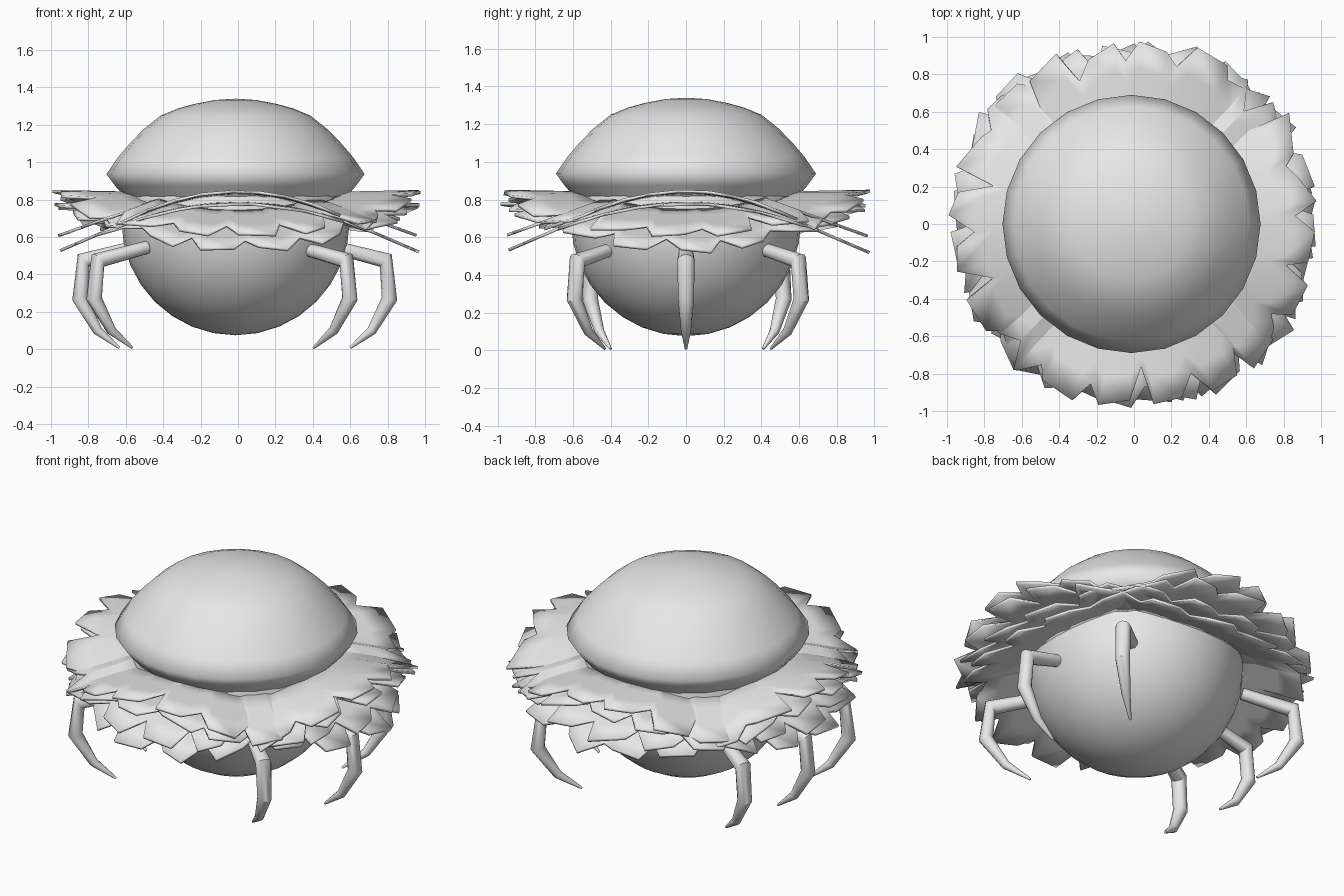
import bpy, bmesh, math, random

if "Cube" in bpy.data.objects:
    bpy.data.objects.remove(bpy.data.objects["Cube"])

random.seed(11)
CX = -0.013  # body axis

grey = bpy.data.materials.new("plain_grey")
grey.diffuse_color = (0.8, 0.8, 0.8, 1)
grey.use_nodes = True
grey.node_tree.nodes["Principled BSDF"].inputs["Base Color"].default_value = grey.diffuse_color


def add_object(name, bm, smooth_angle=None):
    bmesh.ops.recalc_face_normals(bm, faces=bm.faces)
    mesh = bpy.data.meshes.new(name)
    bm.to_mesh(mesh)
    bm.free()
    mesh.materials.append(grey)
    ob = bpy.data.objects.new(name, mesh)
    bpy.context.collection.objects.link(ob)
    if smooth_angle:
        bpy.ops.object.select_all(action='DESELECT')
        ob.select_set(True)
        bpy.context.view_layer.objects.active = ob
        bpy.ops.object.shade_smooth_by_angle(angle=math.radians(smooth_angle))
    return ob


def lathe(name, profile, segments, smooth_angle):
    bm = bmesh.new()
    verts = [bm.verts.new((CX + r, 0, z)) for r, z in profile]
    edges = [bm.edges.new(p) for p in zip(verts, verts[1:])]
    bmesh.ops.spin(bm, geom=verts + edges, cent=(CX, 0, 0), axis=(0, 0, 1),
                   angle=math.tau, steps=segments)
    bmesh.ops.remove_doubles(bm, verts=bm.verts, dist=0.0005)
    return add_object(name, bm, smooth_angle)


# Round lower body
body = [(0.61 * math.sin(math.pi * i / 16), 0.685 - 0.61 * math.cos(math.pi * i / 16))
        for i in range(17)]
lathe("body", body, 32, 40)

# Domed cap with a tucked underside, smooth across the rim
lathe("cap", [(0, 1.34), (0.11, 1.333), (0.22, 1.312), (0.31, 1.287), (0.40, 1.25),
              (0.49, 1.178), (0.56, 1.107), (0.63, 1.025), (0.69, 0.937),
              (0.645, 0.875), (0.58, 0.80)], 24, 120)


# Ragged frill sheets
def frill(name, teeth, r_in, z_in, r_out, z_out, bend, twist, corner):
    """Four torn sheets, one per side, each sloping outward and bent down at its ends."""
    outline = []
    step = math.tau / teeth
    for i in range(teeth):
        a = twist + i * step
        valley = r_out - random.uniform(0.10, 0.17)
        if random.random() < 0.25:
            valley -= 0.07
        outline.append((a, valley))
        side, tip = r_out - random.uniform(0.03, 0.09), r_out - random.uniform(0, 0.03)
        pair = [side, tip] if random.random() < 0.5 else [tip, side]
        outline.append((a + random.uniform(0.15, 0.3) * step, pair[0]))
        outline.append((a + random.uniform(0.65, 0.85) * step, pair[1]))
    bm = bmesh.new()
    bands = 3

    def place(a, r):
        x, y = r * math.cos(a), r * math.sin(a)
        out, across = max(abs(x), abs(y)), min(abs(x), abs(y))
        z = z_in + (z_out - z_in) * (out - r_in) / (r_out - r_in)
        return bm.verts.new((x, y, z - bend * across ** 2))

    rows = []
    for a, r in outline:
        r *= 1 + corner * math.sin(2 * a) ** 2
        rows.append([place(a, r_in + (r - r_in) * t / bands) for t in range(bands + 1)])
    for k, row in enumerate(rows):
        nxt = rows[(k + 1) % len(rows)]
        for j in range(bands):
            bm.faces.new((row[j], row[j + 1], nxt[j + 1], nxt[j]))
    ob = add_object(name, bm, 12)
    thick = ob.modifiers.new("thickness", 'SOLIDIFY')
    thick.thickness = 0.016
    thick.offset = 0


frill("frill_top", 20, 0.54, 0.835, 0.995, 0.845, 0.42, 0.05, 0.03)
frill("frill_second", 19, 0.55, 0.78, 0.99, 0.775, 0.30, 0.15, 0.05)
frill("frill_third", 18, 0.55, 0.755, 0.98, 0.60, 0.0, 0.10, 0.03)
frill("frill_bottom", 18, 0.55, 0.70, 0.98, 0.515, 0.0, 0.22, 0.0)


# Clawed legs: outward offset from foot, height, radius
LEG = [(-0.08, 0.545, 0.035), (0.19, 0.475, 0.046), (0.21, 0.27, 0.042),
       (0.115, 0.10, 0.026), (0.0, 0.008, 0.007)]


def leg(name, fx, fy, degrees, reach=1.0):
    c, s = math.cos(math.radians(degrees)), math.sin(math.radians(degrees))
    sides = 12
    path = [(u * reach, z, r) for u, z, r in LEG]
    bm = bmesh.new()
    rings = []
    for i, (u, z, r) in enumerate(path):
        before, after = path[max(i - 1, 0)], path[min(i + 1, len(path) - 1)]
        du, dz = after[0] - before[0], after[1] - before[1]
        length = math.hypot(du, dz)
        nu, nz = -dz / length, du / length
        ring = []
        for k in range(sides):
            t = math.tau * k / sides
            p, q = r * math.cos(t), r * math.sin(t)
            w = u + nu * p
            ring.append(bm.verts.new((fx + w * c - q * s, fy + w * s + q * c, z + nz * p)))
        rings.append(ring)
    for a, b in zip(rings, rings[1:]):
        for k in range(sides):
            m = (k + 1) % sides
            bm.faces.new((a[k], a[m], b[m], b[k]))
    bm.faces.new(rings[0])
    bm.faces.new(rings[-1])
    add_object(name, bm, 40)


leg("leg_right", 0.60, 0.0, 0)
leg("leg_left", -0.635, 0.0, 180)
leg("leg_front_right", 0.405, -0.43, -40, 1.2)
leg("leg_back_right", 0.405, 0.45, 40, 1.2)
leg("leg_front_left", -0.565, -0.40, 208, 1.1)
leg("leg_back_left", -0.565, 0.41, 152, 1.1)
